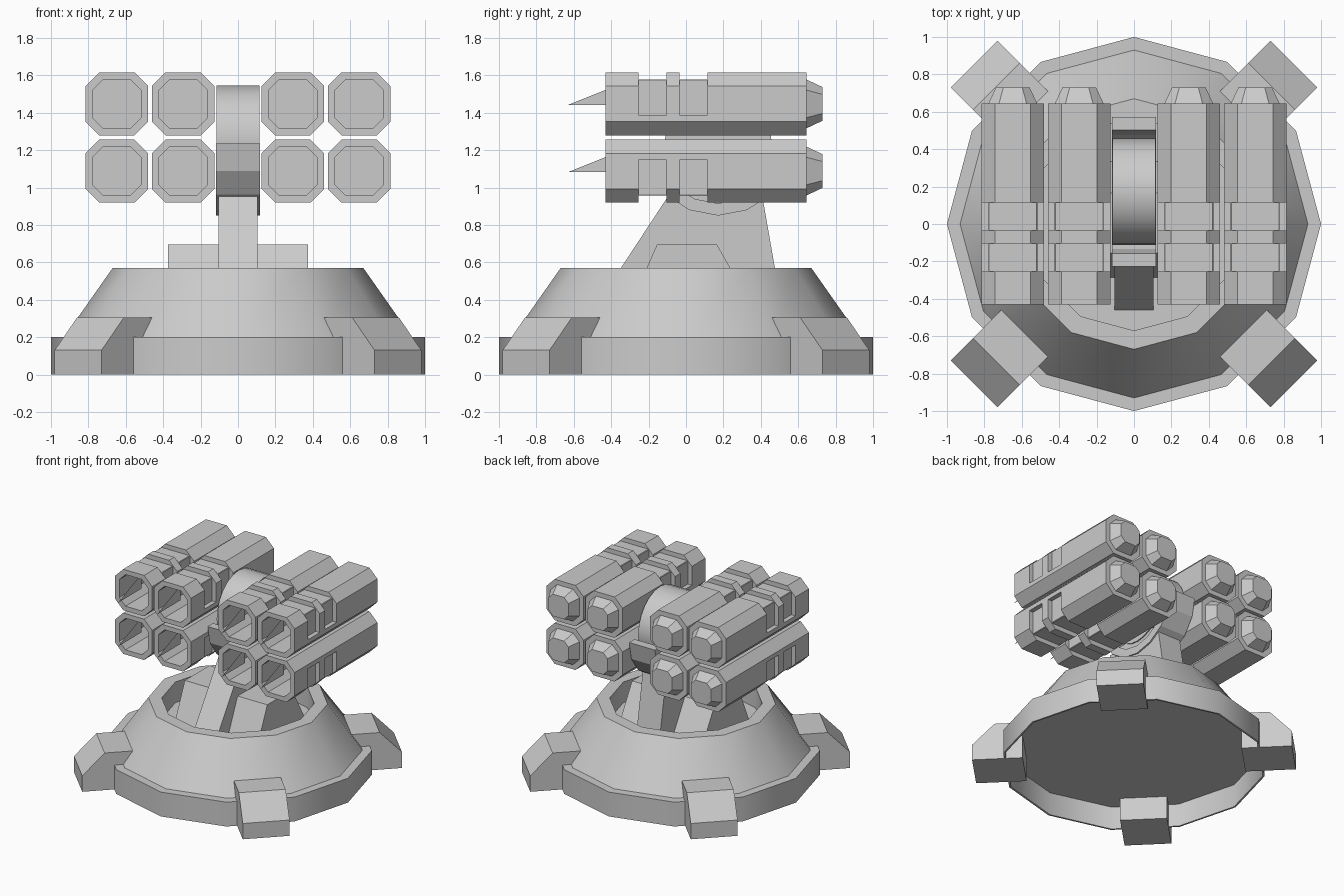
import bpy, bmesh
from math import pi, sin, cos, radians, sqrt

if "Cube" in bpy.data.objects:
    bpy.data.objects.remove(bpy.data.objects["Cube"])


def make(name, verts, faces, smooth=False):
    me = bpy.data.meshes.new(name)
    me.from_pydata(verts, [], faces)
    bm = bmesh.new()
    bm.from_mesh(me)
    bmesh.ops.remove_doubles(bm, verts=bm.verts, dist=1e-5)
    bmesh.ops.recalc_face_normals(bm, faces=bm.faces)
    bm.to_mesh(me)
    bm.free()
    ob = bpy.data.objects.new(name, me)
    bpy.context.collection.objects.link(ob)
    if smooth:
        bpy.ops.object.select_all(action='DESELECT')
        bpy.context.view_layer.objects.active = ob
        ob.select_set(True)
        bpy.ops.object.shade_smooth_by_angle(angle=radians(35))
    return ob


def loft(name, rings, caps=True, smooth=False):
    """Join equal-length closed rings of points."""
    n = len(rings[0])
    verts = [p for r in rings for p in r]
    faces = [(k * n + i, k * n + (i + 1) % n, (k + 1) * n + (i + 1) % n, (k + 1) * n + i)
             for k in range(len(rings) - 1) for i in range(n)]
    if caps:
        faces += [tuple(range(n)), tuple(range(len(verts) - n, len(verts)))]
    return make(name, verts, faces, smooth)


def slab(name, profile, half, smooth=False):
    """Extrude a (y, z) profile across x."""
    return loft(name, [[(s * half, y, z) for y, z in profile] for s in (-1, 1)], smooth=smooth)


# Turned twelve-sided base: skirt, cone and sunken well
base = [(0.001, .19), (.985, .19), (.985, 0), (1, 0), (1, .2), (.93, .2),
        (.67, .57), (.57, .57), (.57, .4), (0.001, .4)]
loft("base", [[(r * cos(i * pi / 6), r * sin(i * pi / 6), z) for i in range(12)]
              for r, z in base], smooth=True)

# Four wedge feet on the diagonals
foot = [(.827, 0), (1.209, 0), (1.209, .13), (1.04, .305), (.827, .305)]
for k in range(4):
    ob = slab("foot", foot, .177)
    ob.rotation_euler.z = pi / 4 + k * pi / 2

# Pedestal and its side block
slab("pedestal", [(-.46, .4), (.505, .4), (.40, 1.0), (-.065, 1.0)], .105)
slab("pedestal_block", [(-.285, .4), (.335, .4), (.165, .695), (-.155, .695)], .375)

# Round drum and the half-ring cradle under it
CY, CZ = .172, 1.25
slab("drum", [(CY + .285 * cos(i * pi / 12), CZ + .295 * sin(i * pi / 12))
              for i in range(24)], .115, smooth=True)
arc = [pi + i * pi / 8 for i in range(9)]
outer = [(CY + .4 * cos(a), CZ - .015 + .385 * sin(a)) for a in arc]
inner = [(CY + .33 * cos(a), CZ - .015 + .32 * sin(a)) for a in reversed(arc)]
rim = outer + inner
n = len(rim)
verts = [(s * .117, y, z) for s in (-1, 1) for y, z in rim]
faces = [(i, (i + 1) % n, n + (i + 1) % n, n + i) for i in range(n)]
for o in (0, n):
    faces += [(o + i, o + i + 1, o + n - 2 - i, o + n - 1 - i) for i in range(8)]
make("cradle", verts, faces)


# Launch tubes: octagons with two clamp grooves on the outward half
def octagon(h):
    f, a, b = h * .565, -h * .33, -h * .36
    right = [(f, -h), (h, -f), (h, b), (h, a), (h, f), (f, h)]
    return right + [(-x, z) for x, z in reversed(right)]


H = .168
FULL, BORE = octagon(H), octagon(.13)
right = [(H * .565, -H), (H, -H * .565), (H, -.06), (.131, -.06), (.131, .127), (.127, .131)]
GROOVE = right + [(-x, z) for x, z in reversed(right)]
STATIONS = [(.3, BORE), (-.43, BORE), (-.43, FULL),
            (-.255, FULL), (-.255, GROOVE), (-.105, GROOVE), (-.105, FULL),
            (-.035, FULL), (-.035, GROOVE), (.115, GROOVE), (.115, FULL),
            (.645, FULL), (.645, BORE), (.73, octagon(.09))]
for cx in (-.648, -.293, .293, .648):
    for cz, flip in ((1.447, 1), (1.088, -1)):
        loft("launch_tube", [[(cx + x, y, cz + flip * z) for x, z in sec]
                             for y, sec in STATIONS])
        # Thin fin reaching out of the bore
        make("tube_fin", [(cx, -.63, cz - .005), (cx, -.33, cz + .115), (cx, -.33, cz - .005)],
             [(0, 1, 2)])
